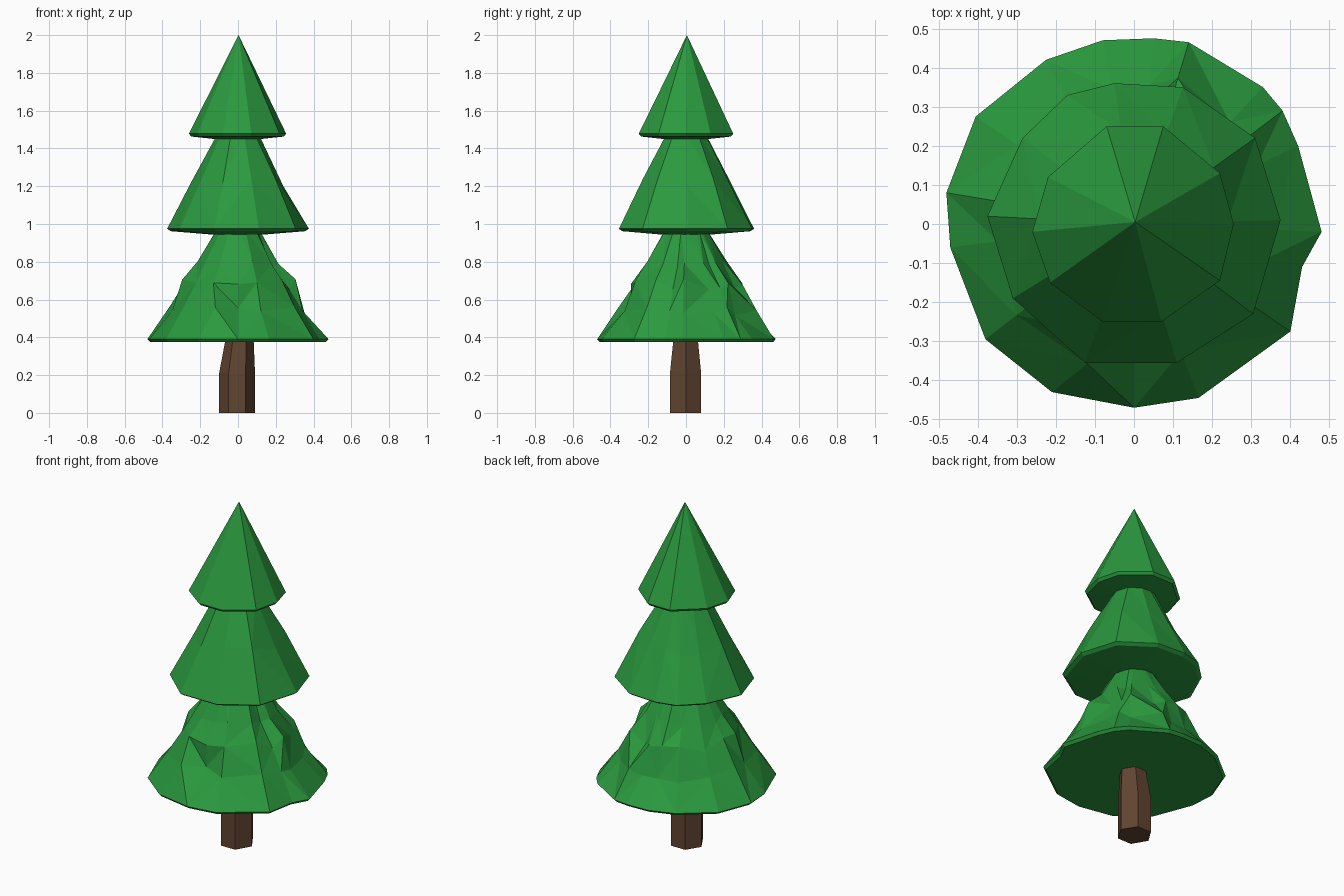
import bpy, bmesh, math, random
from mathutils import Vector

if "Cube" in bpy.data.objects:
    bpy.data.objects.remove(bpy.data.objects["Cube"])

random.seed(4)


def material(name, col):
    m = bpy.data.materials.new(name)
    m.diffuse_color = (*col, 1)
    m.use_nodes = True
    m.node_tree.nodes["Principled BSDF"].inputs["Base Color"].default_value = m.diffuse_color
    return m


green = material("needles", (0.023, 0.32, 0.048))
brown = material("bark", (0.117, 0.058, 0.03))


def loft(name, outline, rings, mat, apex=None, dents=()):
    """Stack scaled outlines; a ring is (z, scale, x shift, radial jitter, z jitter)."""
    bm = bmesh.new()
    n = len(outline)
    layers = []
    for z, s, dx, jr, jz in rings:
        row = []
        for x, y in outline:
            k = s * (1 + random.uniform(-jr, jr))
            row.append(bm.verts.new((x * k + dx, y * k, z + random.uniform(-jz, jz))))
        layers.append(row)
    for li, (a, b) in enumerate(zip(layers, layers[1:])):
        for i in range(n):
            j = (i + 1) % n
            if rings[li][3] or rings[li + 1][3]:  # lumpy bands get mixed triangles
                if random.random() < 0.5:
                    quads = [(a[i], a[j], b[j]), (a[i], b[j], b[i])]
                else:
                    quads = [(a[i], a[j], b[i]), (a[j], b[j], b[i])]
            else:
                quads = [(a[i], a[j], b[j], b[i])]
            for q in quads:
                bm.faces.new(q)
    bm.faces.new(layers[0][::-1])
    if apex:
        tip = bm.verts.new(apex)
        for i in range(n):
            bm.faces.new((layers[-1][i], layers[-1][(i + 1) % n], tip))
    else:
        bm.faces.new(layers[-1])
    for layer, index, offset in dents:
        layers[layer][index].co += Vector(offset)
    bmesh.ops.recalc_face_normals(bm, faces=bm.faces)
    me = bpy.data.meshes.new(name)
    bm.to_mesh(me)
    bm.free()
    me.materials.append(mat)
    ob = bpy.data.objects.new(name, me)
    bpy.context.collection.objects.link(ob)
    return ob


# Six-sided trunk, narrowing above the middle
trunk = [(-.1, 0), (-.05, -.085), (.04, -.085), (.09, 0), (.04, .08), (-.05, .08)]
loft("trunk", trunk, [(0, 1, 0, 0, 0), (.21, 1, 0, 0, 0), (.4, .77, .013, 0, 0)], brown)

# Lumpy lower tier of branches
low = [(.05, .475), (-.08, .47), (-.225, .42), (-.405, .275), (-.48, .08), (-.47, -.06),
       (-.38, -.295), (-.21, -.43), (0, -.47), (.165, -.445), (.4, -.275), (.43, -.11),
       (.48, -.02), (.42, .2), (.38, .29), (.33, .35), (.14, .465)]
loft("lower_branches", low,
     [(.375, .97, 0, 0, 0), (.39, 1, 0, 0, 0), (.54, .77, 0, .05, .025),
      (.68, .595, 0, .07, .03), (.79, .44, 0, .06, .02), (.97, .235, 0, 0, 0)],
     green, dents=[(2, 8, (.0, .06, .02)), (2, 7, (.05, -.01, .02))])

# Middle tier
mid = [(-.05, .36), (-.17, .33), (-.285, .22), (-.375, .02), (-.31, -.19), (-.125, -.355),
       (.11, -.355), (.305, -.23), (.375, .01), (.31, .22), (.125, .35)]
loft("middle_branches", mid,
     [(.945, .4, 0, 0, 0), (.962, .95, 0, 0, 0), (.975, 1, 0, 0, 0),
      (1.22, .65, 0, .02, .03), (1.47, .3, 0, 0, 0)], green)

# Top tier ending in a point
top = [(-.07, .25), (-.22, .12), (-.26, -.02), (-.215, -.15), (-.08, -.25), (.07, -.25),
       (.22, -.145), (.255, 0), (.22, .13), (.075, .25)]
loft("top_branches", top,
     [(1.45, .48, 0, 0, 0), (1.463, .95, 0, 0, 0), (1.478, 1, 0, 0, 0)],
     green, apex=(.003, .005, 2))
